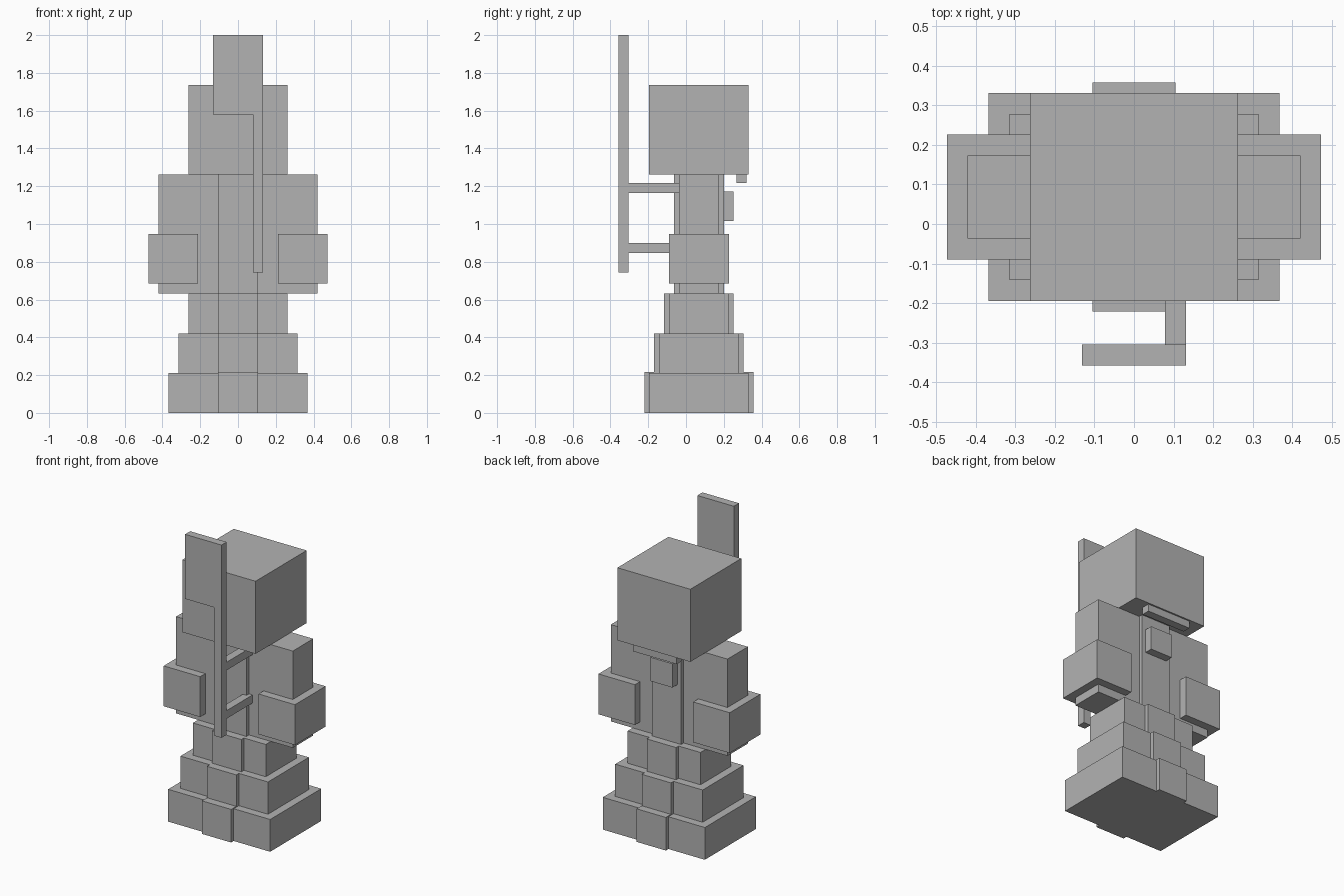
import bpy

# Remove the default cube
cube = bpy.data.objects.get("Cube")
if cube:
    bpy.data.objects.remove(cube, do_unlink=True)

U = 2 / 38      # one block unit
CY = 0.0685     # y of the figure's own centre line

grey = bpy.data.materials.new("plain_grey")
grey.use_nodes = True
colour = (0.45, 0.45, 0.45, 1)
grey.diffuse_color = colour
grey.node_tree.nodes["Principled BSDF"].inputs["Base Color"].default_value = colour


def box(name, x, y, z):
    """Box from (low, high) ranges in block units."""
    mid = [(a + b) / 2 * U for a, b in (x, y, z)]
    bpy.ops.mesh.primitive_cube_add(size=1, location=(mid[0], mid[1] + CY, mid[2]))
    ob = bpy.context.object
    ob.name = name
    ob.scale = [(b - a) * U for a, b in (x, y, z)]
    bpy.ops.object.transform_apply(location=False, rotation=False, scale=True)
    ob.data.materials.append(grey)


def around(r):
    return (-r, r)


# Stepped robe, each tier with a raised centre strip front and back
for i, tier in enumerate(("lower", "middle", "upper")):
    z = (4 * i, 4 * i + 4)
    box(f"{tier}_robe", around(7 - i), around(5 - i), z)
    strip_top = 4.1 if i == 0 else z[1]
    box(f"{tier}_robe_strip", around(2), around(5.5 - i), (z[0], strip_top))

# Torso and arms
box("torso", around(5), around(2), (12, 24))
box("torso_strip", around(2), around(2.5), (12, 24))
for side, s in (("left", 1), ("right", -1)):
    box(f"{side}_arm", sorted((5 * s, 8 * s)), around(2), (12, 24))
    box(f"{side}_cuff", sorted((4 * s, 9 * s)), around(3), (13, 18))

# Head with the bar below it and the chest block
box("head", around(5), around(5), (24, 33))
box("chin_bar", around(3), (3.8, 4.8), (23.1, 24))
box("chest_block", around(1.5), (2.5, 3.5), (19.3, 22.25))

# Flag on a pole, held off the torso by two brackets
box("flag_pole", (1.5, 2.5), (-8.1, -7.1), (14.1, 38))
box("flag", (-2.5, 1.5), (-8.1, -7.1), (30, 38))
for name, z in (("lower_bracket", 16.1), ("upper_bracket", 22.1)):
    box(name, (1.5, 2.5), (-7.1, -2), (z, z + 1))
